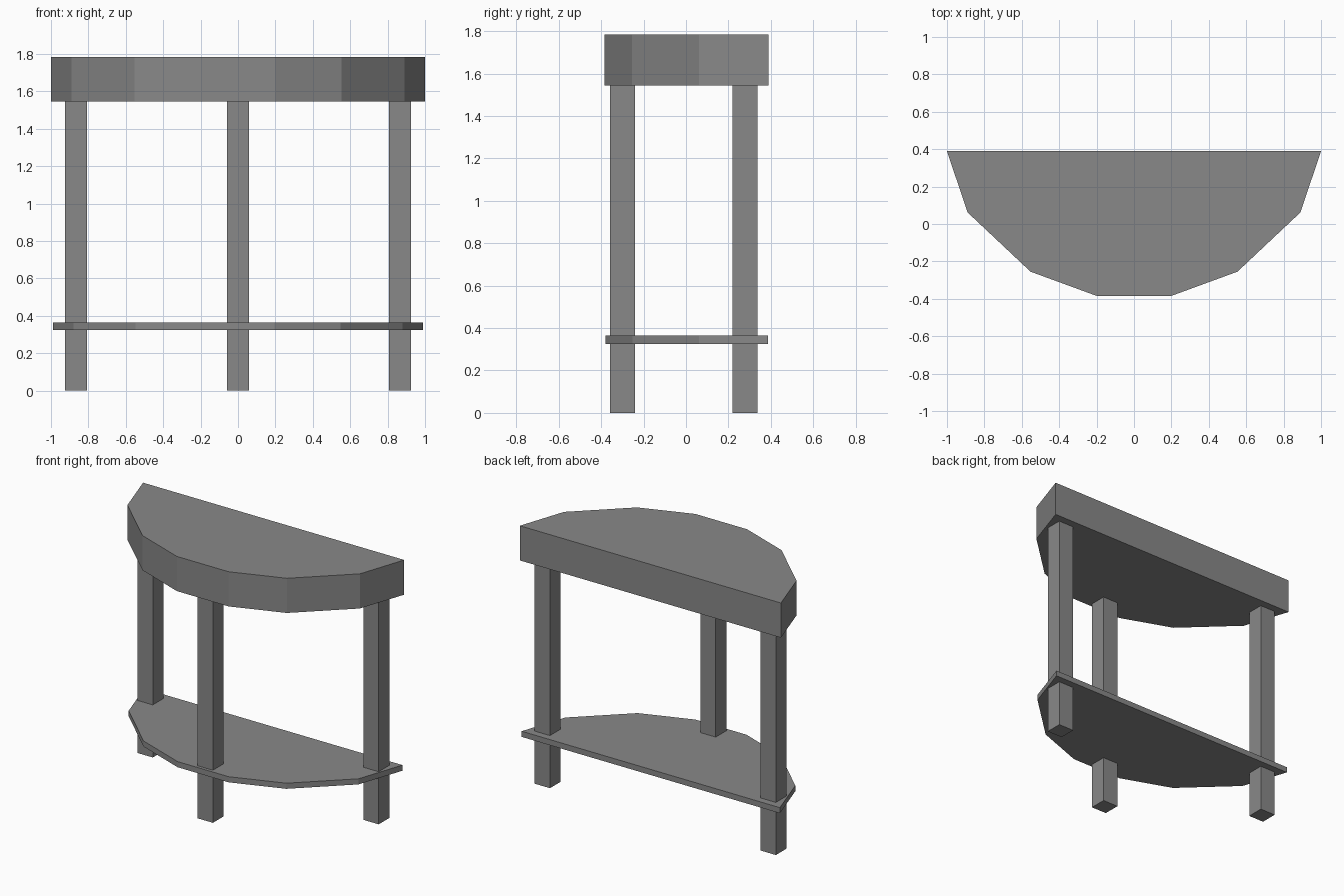
import bpy
import bmesh

cube = bpy.data.objects.get("Cube")
if cube:
    bpy.data.objects.remove(cube, do_unlink=True)

# Single flat grey for the whole table
grey = bpy.data.materials.new("grey")
grey.use_nodes = True
colour = (0.25, 0.25, 0.25, 1)
grey.diffuse_color = colour
grey.node_tree.nodes["Principled BSDF"].inputs["Base Color"].default_value = colour

# Right half of the half-round outline, from the back corner to the front
HALF = [(1.0, 0.39), (0.89, 0.062), (0.553, -0.255), (0.198, -0.385)]
OUTLINE = HALF + [(-x, y) for x, y in reversed(HALF)]


def slab(name, outline, bottom, top):
    """Extrude a flat outline upwards into a closed slab."""
    bm = bmesh.new()
    face = bm.faces.new([bm.verts.new((x, y, bottom)) for x, y in outline])
    result = bmesh.ops.extrude_face_region(bm, geom=[face], use_keep_orig=True)
    for v in result["geom"]:
        if isinstance(v, bmesh.types.BMVert):
            v.co.z = top
    bmesh.ops.recalc_face_normals(bm, faces=bm.faces)
    mesh = bpy.data.meshes.new(name)
    bm.to_mesh(mesh)
    bm.free()
    mesh.materials.append(grey)
    obj = bpy.data.objects.new(name, mesh)
    bpy.context.collection.objects.link(obj)
    return obj


def leg(name, x, y, half=0.059):
    corners = [(-1, -1), (1, -1), (1, 1), (-1, 1)]
    return slab(name, [(x + half * a, y + half * b) for a, b in corners], 0, 1.545)


# Thick top and thin, slightly smaller shelf
slab("table_top", OUTLINE, 1.545, 1.785)
slab("lower_shelf", [(x * 0.989, y * 0.989) for x, y in OUTLINE], 0.325, 0.364)

# Square legs running through the shelf
leg("front_leg", 0, -0.3)
leg("left_back_leg", 0.865, 0.278)
leg("right_back_leg", -0.865, 0.278)
